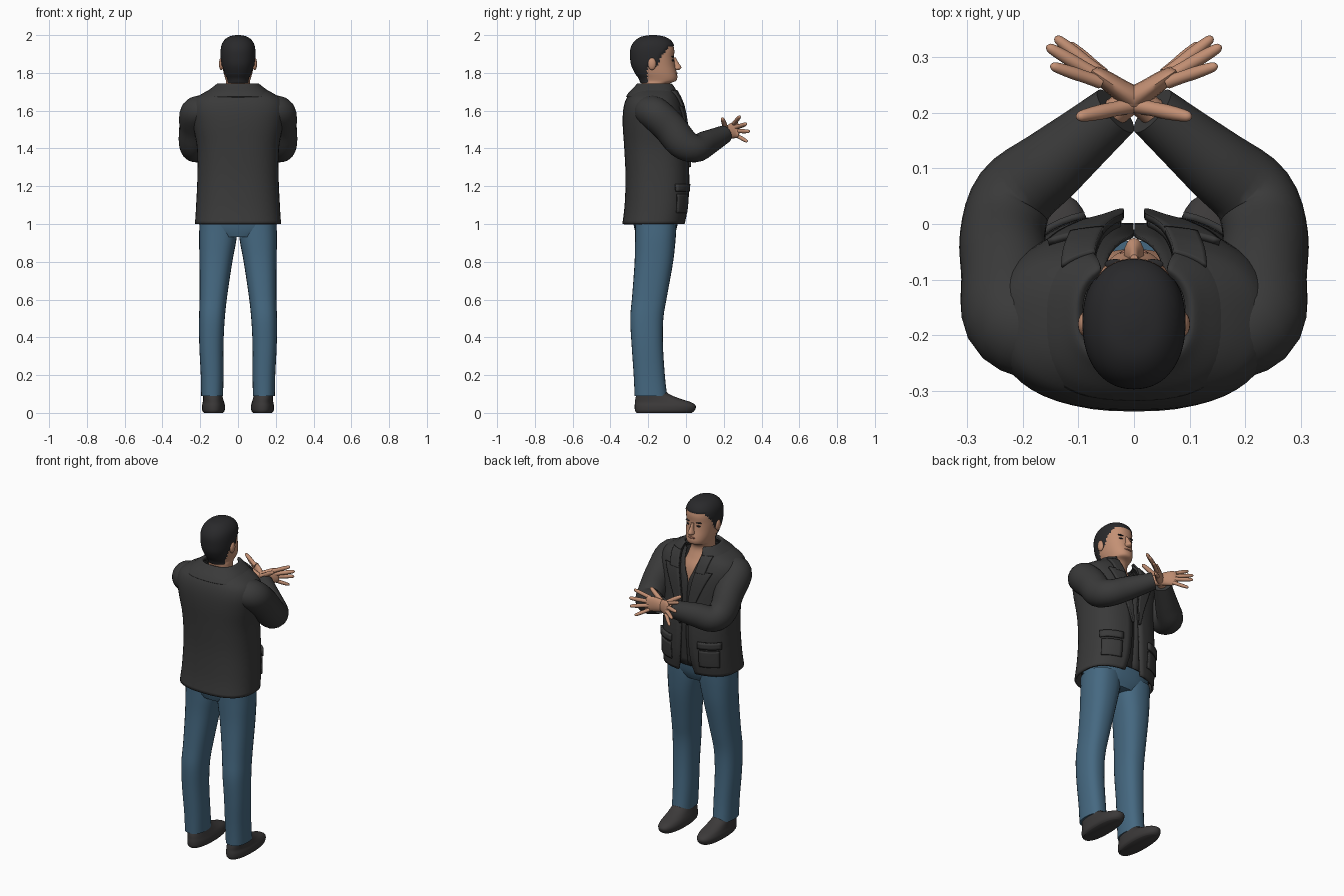
import bpy, bmesh, math
from mathutils import Vector

if "Cube" in bpy.data.objects:
    bpy.data.objects.remove(bpy.data.objects["Cube"])


def material(name, r, g, b):
    m = bpy.data.materials.new(name)
    m.diffuse_color = (r, g, b, 1)
    m.use_nodes = True
    m.node_tree.nodes["Principled BSDF"].inputs["Base Color"].default_value = m.diffuse_color
    return m


CLOTH = material("charcoal cloth", 0.042, 0.042, 0.042)
SHIRT = material("dark shirt", 0.034, 0.034, 0.034)
DENIM = material("blue denim", 0.06, 0.14, 0.22)
SKIN = material("skin", 0.55, 0.28, 0.175)
HAIR = material("black hair", 0.022, 0.022, 0.024)
SHOE = material("shoe leather", 0.045, 0.042, 0.042)
LIP = material("lip", 0.36, 0.15, 0.10)


def smooth_rows(rows, steps):
    """Catmull-Rom interpolation between rows of numbers."""
    out = []
    for i in range(len(rows) - 1):
        p0, p1 = rows[max(i - 1, 0)], rows[i]
        p2, p3 = rows[i + 1], rows[min(i + 2, len(rows) - 1)]
        for s in range(steps):
            t = s / steps
            out.append(tuple(
                0.5 * (2 * b + (c - a) * t + (2 * a - 5 * b + 4 * c - d) * t * t
                       + (3 * b - a - 3 * c + d) * t ** 3)
                for a, b, c, d in zip(p0, p1, p2, p3)))
    return out + [tuple(rows[-1])]


def build(name, rings, closed, mats, mirror=False, thick=0, caps=True):
    """Skin a list of point rings into one smooth object."""
    bm = bmesh.new()
    vs = [[bm.verts.new(p) for p in r] for r in rings]
    n = len(vs[0])
    for a, b in zip(vs, vs[1:]):
        for i in range(n if closed else n - 1):
            j = (i + 1) % n
            bm.faces.new((a[j], a[i], b[i], b[j]))
    if closed and caps:
        bm.faces.new(vs[0])
        bm.faces.new(vs[-1][::-1])
        bmesh.ops.recalc_face_normals(bm, faces=bm.faces)
    me = bpy.data.meshes.new(name)
    bm.to_mesh(me)
    bm.free()
    ob = bpy.data.objects.new(name, me)
    bpy.context.collection.objects.link(ob)
    for m in mats:
        me.materials.append(m)
    if thick:
        s = ob.modifiers.new("thickness", 'SOLIDIFY')
        s.thickness, s.offset = thick, -1
    if mirror:
        ob.modifiers.new("mirror", 'MIRROR')
    bpy.ops.object.select_all(action='DESELECT')
    ob.select_set(True)
    bpy.context.view_layer.objects.active = ob
    bpy.ops.object.shade_smooth_by_angle(angle=math.radians(50))
    return ob


def outline(row, n, a0, a1, e, grow=0, cx=0):
    """Superellipse arc, angle 0 at the chest, turning to +x."""
    z, hw, yb, yf = row[:4]
    c, ry = (yb + yf) / 2, (yf - yb) / 2
    pts = []
    for i in range(n):
        a = a0 + (a1 - a0) * i / (n - 1)
        s, k = math.sin(a), math.cos(a)
        pts.append((cx + (hw + grow) * math.copysign(abs(s) ** (2 / e), s),
                    c + (ry + grow) * math.copysign(abs(k) ** (2 / e), k), z))
    return pts


def angle_at(row, x, e):
    return math.asin(min(1, max(0, x) / row[1]) ** (e / 2))


def loft(name, rows, mats, e=2.4, n=40, steps=4, **kw):
    """Rows: z, half width, back y, front y, centre x."""
    end = 2 * math.pi * (n - 1) / n
    rings = [outline(r, n, 0, end, e, cx=r[4] if len(r) > 4 else 0)
             for r in smooth_rows(rows, steps)]
    return build(name, rings, True, mats, **kw)


def open_loft(name, rows, mat, e=2.5, thick=0.012):
    """Like loft, but the fifth value is half the front opening."""
    rings = []
    for r in smooth_rows(rows, 4):
        a = angle_at(r, r[4], e)
        rings.append(outline(r, 49, a, 2 * math.pi - a, e))
    return build(name, rings, False, [mat], thick=thick)


def tube(name, pts, mat, n=16, steps=4):
    """Points: x, y, z, horizontal radius, vertical radius."""
    path = smooth_rows(pts, steps)
    rings = []
    for i, p in enumerate(path):
        t = Vector(path[min(i + 1, len(path) - 1)][:3]) - Vector(path[max(i - 1, 0)][:3])
        side = t.cross(Vector((0, 0, 1))).normalized()
        up = side.cross(t).normalized()
        rings.append([Vector(p[:3]) + side * p[3] * math.cos(2 * math.pi * k / n)
                      + up * p[4] * math.sin(2 * math.pi * k / n) for k in range(n)])
    return build(name, rings, True, [mat], mirror=True)


def blob(name, loc, size, mat, mirror=True):
    rings = [[(loc[0] + size[0] * math.sin(v) * math.cos(u), loc[1] + size[1] * math.sin(v) * math.sin(u),
               loc[2] + size[2] * math.cos(v)) for u in [k * math.pi / 8 for k in range(16)]]
             for v in [0.05 + (math.pi - 0.1) * j / 10 for j in range(11)]]
    return build(name, rings, True, [mat], mirror=mirror)


# Jacket body, open at the front
JACKET = [(1.0, .228, -.337, -.005, .055), (1.1, .222, -.325, .012, .035), (1.25, .215, -.32, .018, .025),
          (1.4, .217, -.327, .008, .025), (1.52, .238, -.335, 0, .04), (1.6, .25, -.333, -.012, .055),
          (1.655, .235, -.32, -.03, .065), (1.69, .19, -.298, -.045, .07), (1.72, .13, -.268, -.06, .07),
          (1.735, .1, -.25, -.07, .065)]
open_loft("jacket_body", JACKET, CLOTH)
DENSE = smooth_rows(JACKET, 12)


def patch(name, z0, z1, x0, x1, grow):
    """Cloth piece lying on the jacket; x0 and x1 are functions of row."""
    rings = []
    for r in DENSE:
        if z0 <= r[0] <= z1:
            rings.append(outline(r, 8, angle_at(r, x0(r), 2.5), angle_at(r, x1(r), 2.5), 2.5, grow))
    build(name, rings, False, [CLOTH], mirror=True, thick=grow)


# Lapels, pocket flaps and collar
patch("lapel", 1.3, 1.63, lambda r: r[4] - .006, lambda r: r[4] + .09 * (r[0] - 1.29) / .34, .012)
patch("upper_lapel", 1.615, 1.71, lambda r: r[4] - .006, lambda r: r[4] + .05, .014)
patch("pocket_flap", 1.16, 1.215, lambda r: .085, lambda r: .195, .012)
patch("pocket", 1.05, 1.165, lambda r: .09, lambda r: .19, .007)
open_loft("collar", [(1.675, .185, -.318, -.035, .085), (1.70, .165, -.300, -.042, .075),
                     (1.728, .130, -.272, -.055, .065), (1.745, .105, -.255, -.07, .06),
                     (1.735, .092, -.245, -.08, .058)], CLOTH, thick=.008)

# Shirt with a V neck
open_loft("shirt", [(1.035, .2, -.30, -.018, .001), (1.25, .195, -.29, .002, .001), (1.42, .2, -.29, -.006, .001),
                    (1.54, .2, -.29, -.018, .002), (1.6, .18, -.28, -.03, .025), (1.66, .14, -.27, -.05, .045),
                    (1.71, .09, -.245, -.075, .055)], SHIRT, thick=.006)

# Sleeves, running from the shoulder round the elbow to the wrist
tube("sleeve", [(.12, -.185, 1.61, .075, .07), (.175, -.19, 1.60, .088, .08), (.218, -.165, 1.585, .09, .088),
                (.228, -.09, 1.515, .083, .088), (.236, -.02, 1.43, .077, .085), (.215, .05, 1.40, .074, .074),
                (.15, .105, 1.425, .066, .068), (.09, .155, 1.45, .057, .058), (.033, .203, 1.475, .049, .048),
                (.036, .2, 1.474, .035, .034)][:9], CLOTH, n=24)

# Crossed hands with spread fingers
tube("palm", [(.06, .18, 1.465, .026, .03), (.02, .212, 1.48, .025, .03), (-.02, .238, 1.492, .02, .04),
              (-.055, .262, 1.5, .016, .045), (-.072, .273, 1.503, .011, .04), (-.078, .277, 1.504, .003, .03)], SKIN)
FINGERS = [((-.06, .255, 1.532), (-.15, .285, 1.57), .0105), ((-.065, .266, 1.512), (-.157, .32, 1.53), .011),
           ((-.062, .272, 1.492), (-.142, .336, 1.49), .0105), ((-.055, .27, 1.468), (-.118, .325, 1.436), .0095),
           ((-.005, .213, 1.5), (-.103, .192, 1.56), .0125)]
for i, (a, b, r) in enumerate(FINGERS):
    a, b = Vector(a), Vector(b)
    prof = [(0, 1.15), (.3, 1.05), (.55, 1.08), (.85, .9), (.96, .65), (1, .15)]
    tube("thumb" if i == 4 else f"finger_{i + 1}",
         [(*a.lerp(b, t), r * k, r * k) for t, k in prof], SKIN, n=10, steps=2)

# Trousers
loft("trouser_seat", [(.93, .12, -.26, -.07), (.97, .195, -.272, -.052), (1.02, .2, -.28, -.04),
                      (1.09, .195, -.28, -.03)], [DENIM])
loft("trouser_leg", [(.09, .058, -.272, -.1, .137), (.2, .06, -.277, -.112, .137), (.36, .064, -.288, -.122, .141),
                     (.5, .068, -.295, -.12, .138), (.62, .073, -.285, -.1, .13), (.8, .087, -.272, -.068, .117),
                     (.92, .099, -.27, -.055, .107), (1.0, .1, -.27, -.05, .104)], [DENIM], n=28, mirror=True)

# Shoes
loft("shoe", [(0, .05, -.262, .03, .13), (.012, .059, -.27, .045, .13), (.035, .061, -.272, .052, .13),
              (.055, .057, -.27, .03, .13), (.075, .053, -.268, -.03, .132), (.1, .05, -.262, -.09, .135),
              (.13, .046, -.255, -.115, .136)], [SHOE], e=2.3, n=32, mirror=True)

# Neck and head, with the hair raised from the same surface
head = loft("head", [(1.5, .12, -.25, -.045), (1.6, .1, -.25, -.055), (1.66, .08, -.24, -.082),
                     (1.71, .066, -.232, -.1), (1.742, .064, -.235, -.088), (1.757, .064, -.24, -.054),
                     (1.775, .069, -.248, -.046), (1.80, .076, -.266, -.049), (1.84, .083, -.285, -.058),
                     (1.88, .087, -.291, -.063), (1.92, .087, -.291, -.062), (1.95, .081, -.28, -.07),
                     (1.973, .066, -.26, -.088), (1.988, .044, -.232, -.118), (1.995, .012, -.19, -.16)],
            [SKIN, HAIR], e=2.2, n=64, steps=5)


def is_hair(p):
    if p.z < 1.745:
        return False
    if p.z < 1.83:
        return p.y < -.205
    if p.z < 1.895:
        return p.y < -.155 + (p.z - 1.83) * .4
    return p.z > 1.938 or p.y < -.125 + (p.z - 1.895) * .8


bm = bmesh.new()
bm.from_mesh(head.data)
for f in bm.faces:
    f.material_index = int(is_hair(f.calc_center_median()))
bm.normal_update()
for v, nrm in [(v, v.normal.copy()) for v in bm.verts if all(f.material_index for f in v.link_faces)]:
    v.co += nrm * .005
bm.to_mesh(head.data)
bm.free()

# Face
loft("nose", [(1.816, .013, -.07, -.036), (1.823, .018, -.08, -.027), (1.833, .016, -.08, -.026),
              (1.855, .010, -.08, -.04), (1.882, .008, -.08, -.055)], [SKIN], n=16, e=2)
blob("ear", (.088, -.18, 1.848), (.013, .022, .033), SKIN)
blob("eye", (.033, -.071, 1.866), (.013, .008, .005), HAIR)
blob("eyebrow", (.034, -.072, 1.886), (.019, .009, .004), HAIR)
blob("mouth", (0, -.053, 1.797), (.025, .009, .006), LIP, mirror=False)
